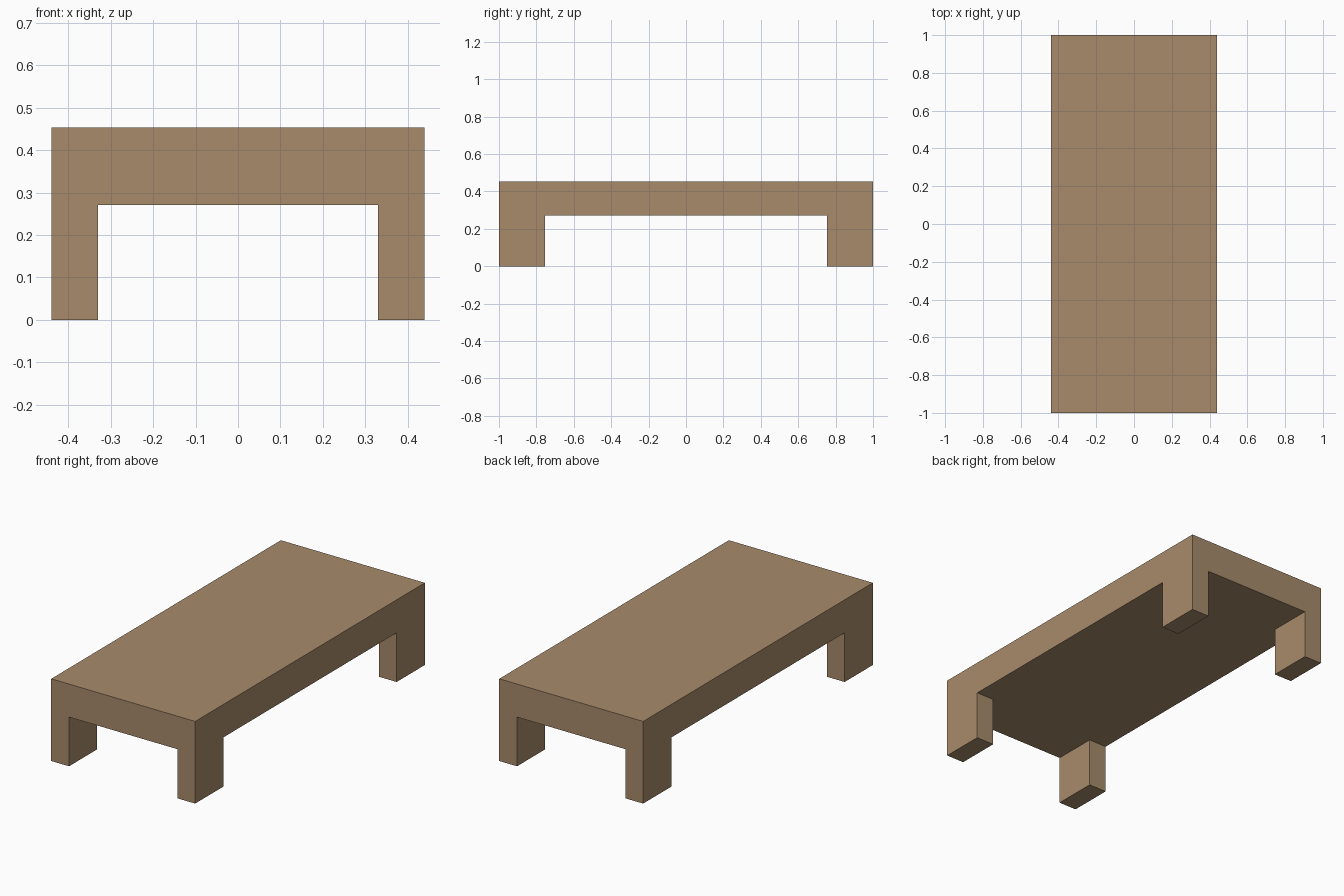
import bpy, bmesh
from mathutils import Matrix, Vector

if "Cube" in bpy.data.objects:
    bpy.data.objects.remove(bpy.data.objects["Cube"])

HALF_X, HALF_Y = 0.439, 1.0      # table top half sizes
LEG_X, LEG_Y = 0.33, 0.755       # inner leg faces
UNDER, TOP = 0.271, 0.453        # slab underside and top

wood = bpy.data.materials.new("light brown wood")
wood.diffuse_color = (0.392, 0.258, 0.147, 1)
wood.use_nodes = True
wood.node_tree.nodes["Principled BSDF"].inputs["Base Color"].default_value = wood.diffuse_color

# Thick slab
bm = bmesh.new()
size = Matrix.Diagonal((2 * HALF_X, 2 * HALF_Y, TOP - UNDER, 1))
bmesh.ops.create_cube(bm, size=1, matrix=Matrix.Translation((0, 0, (TOP + UNDER) / 2)) @ size)

# Cut lines along the inner leg faces
for axis, offset in ((Vector((1, 0, 0)), LEG_X), (Vector((0, 1, 0)), LEG_Y)):
    for side in (-1, 1):
        bmesh.ops.bisect_plane(bm, geom=bm.verts[:] + bm.edges[:] + bm.faces[:],
                               plane_co=axis * offset * side, plane_no=axis)

# Four corner legs pulled down to the floor
bm.normal_update()
corners = []
for f in bm.faces:
    c = f.calc_center_median()
    if f.normal.z < -0.9 and abs(c.x) > LEG_X and abs(c.y) > LEG_Y:
        corners.append(f)
for f in bmesh.ops.extrude_discrete_faces(bm, faces=corners)["faces"]:
    for v in f.verts:
        v.co.z = 0

# Merge the coplanar faces into clean flat sides
bmesh.ops.remove_doubles(bm, verts=bm.verts[:], dist=1e-5)
bmesh.ops.dissolve_limit(bm, angle_limit=0.01, verts=bm.verts[:], edges=bm.edges[:])
bmesh.ops.recalc_face_normals(bm, faces=bm.faces[:])

mesh = bpy.data.meshes.new("low_table")
bm.to_mesh(mesh)
bm.free()
mesh.materials.append(wood)
bpy.context.collection.objects.link(bpy.data.objects.new("low_table", mesh))
